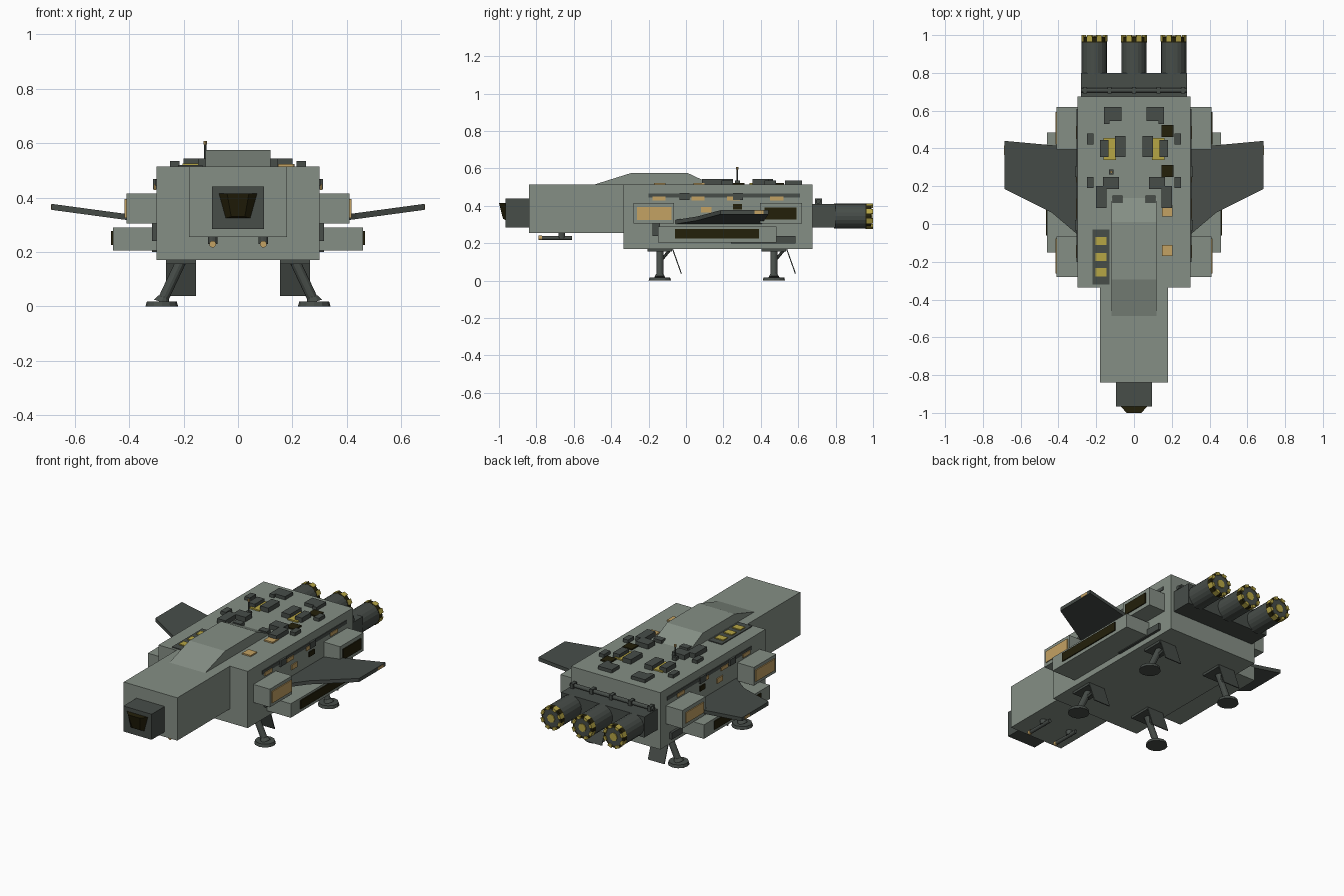
import bpy, bmesh, math
from mathutils import Vector

if "Cube" in bpy.data.objects:
    bpy.data.objects.remove(bpy.data.objects["Cube"])


def material(name, rgb):
    m = bpy.data.materials.new(name)
    m.diffuse_color = (*rgb, 1)
    m.use_nodes = True
    m.node_tree.nodes["Principled BSDF"].inputs["Base Color"].default_value = m.diffuse_color
    return m


HULL = material("grey green", (0.235, 0.275, 0.235))
DARK = material("dark grey", (0.063, 0.074, 0.066))
BLACK = material("olive black", (0.017, 0.014, 0.003))
TAN = material("tan", (0.55, 0.36, 0.125))
YELLOW = material("yellow", (0.47, 0.38, 0.06))


def finish(name, mat, bm):
    bmesh.ops.recalc_face_normals(bm, faces=bm.faces)
    me = bpy.data.meshes.new(name)
    bm.to_mesh(me)
    bm.free()
    me.materials.append(mat)
    ob = bpy.data.objects.new(name, me)
    bpy.context.collection.objects.link(ob)
    return ob


def loft(name, mat, a, b):
    """Solid between two matching outlines."""
    bm = bmesh.new()
    va = [bm.verts.new(p) for p in a]
    vb = [bm.verts.new(p) for p in b]
    bm.faces.new(va)
    bm.faces.new(vb[::-1])
    n = len(a)
    for i in range(n):
        j = (i + 1) % n
        bm.faces.new((va[i], va[j], vb[j], vb[i]))
    return finish(name, mat, bm)


def box(name, mat, x, y, z):
    def ring(h):
        return [(x[0], y[0], h), (x[1], y[0], h), (x[1], y[1], h), (x[0], y[1], h)]
    return loft(name, mat, ring(z[0]), ring(z[1]))


def pair(name, mat, x, y, z):
    """Box on the right and its mirror on the left."""
    box(name + "_right", mat, x, y, z)
    box(name + "_left", mat, (-x[1], -x[0]), y, z)


def rod(name, mat, p, q, r1, r2=None, sides=12):
    p, q = Vector(p), Vector(q)
    bm = bmesh.new()
    bmesh.ops.create_cone(bm, cap_ends=True, segments=sides, radius1=r1,
                          radius2=r1 if r2 is None else r2, depth=(q - p).length)
    bm.transform((q - p).to_track_quat('Z', 'Y').to_matrix().to_4x4())
    bmesh.ops.translate(bm, verts=bm.verts, vec=(p + q) / 2)
    return finish(name, mat, bm)


# Main body, nose and cockpit
box("hull", HULL, (-.30, .30), (-.335, .675), (.17, .515))
box("nose", HULL, (-.18, .18), (-.84, -.335), (.255, .515))
box("cockpit_frame", DARK, (-.095, .095), (-.965, -.84), (.285, .44))
loft("cockpit_window", BLACK,
     [(-.07, -.965, .415), (.07, -.965, .415), (.045, -.965, .325), (-.045, -.965, .325)],
     [(-.04, -1.0, .415), (.04, -1.0, .415), (.025, -.978, .33), (-.025, -.978, .33)])

# Raised spine on the roof
spine = [(-.49, .514), (-.295, .575), (.01, .575), (.14, .514)]
loft("spine", HULL, [(-.12, y, z) for y, z in spine], [(.12, y, z) for y, z in spine])

# Side pods with inset-looking panels
pair("upper_front_pod", HULL, (.30, .41), (-.28, -.065), (.305, .415))
pair("upper_rear_pod", HULL, (.30, .41), (.395, .62), (.305, .415))
pair("lower_pod", HULL, (.30, .46), (-.15, .485), (.205, .29))
pair("front_pod_panel", TAN, (.41, .416), (-.262, -.078), (.325, .395))
pair("lower_pod_panel", BLACK, (.46, .466), (-.06, .39), (.225, .277))
box("rear_pod_panel_right", BLACK, (.41, .416), (.42, .592), (.328, .392))
box("rear_pod_panel_left", TAN, (-.416, -.41), (.42, .592), (.328, .392))

# Fittings on the hull sides
pair("side_strip", DARK, (.30, .304), (-.20, .61), (.444, .466))
for i, y in enumerate((-.18, .03, .22, .45)):
    pair(f"side_lamp_{i}", TAN, (.302, .308), (y, y + .07), (.428, .45))
for i, y in enumerate((-.035, .25)):
    pair(f"side_block_{i}", DARK, (.30, .312), (y, y + .055), (.43, .468))
pair("side_hatch", TAN, (.30, .306), (.08, .135), (.365, .395))
pair("side_vent", BLACK, (.30, .306), (.25, .30), (.38, .41))
pair("lower_rail", DARK, (.30, .315), (.24, .585), (.20, .24))
pair("lower_cap", DARK, (.30, .315), (-.18, -.14), (.24, .305))

# Wings
plan = [(.30, -.055, .305), (.435, .06, .329), (.685, .185, .357),
        (.685, .44, .357), (.30, .405, .305)]
for s, side in ((1, "right"), (-1, "left")):
    low = [(s * x, y, .303 + (x - .30) * .135) for x, y, z in plan]
    loft("wing_" + side, DARK, low, [(x, y, z + .022) for x, y, z in low])
pair("wing_tip_light", TAN, (.680, .687), (.365, .415), (.357, .374))

# Engine block, pipe and three engines
box("engine_block", DARK, (-.28, .28), (.675, .80), (.285, .41))
rod("engine_pipe", DARK, (-.28, .708, .424), (.28, .708, .424), .012)
for i, x in enumerate((-.26, -.13, 0, .13, .26)):
    box(f"pipe_clamp_{i}", DARK, (x - .01, x + .01), (.69, .726), (.405, .44))
for i, x in enumerate((-.21, 0, .21)):
    rod(f"engine_{i}", DARK, (x, .79, .345), (x, .985, .345), .067, sides=20)
    rod(f"engine_rim_{i}", BLACK, (x, .96, .345), (x, .99, .345), .0675, sides=20)
    rod(f"engine_face_{i}", DARK, (x, .985, .345), (x, .993, .345), .055, sides=20)
    rod(f"nozzle_{i}", YELLOW, (x, .985, .345), (x, .998, .345), .025, sides=8)
    for k in range(8):
        # Yellow blocks around the engine rim
        t0, t1 = (math.tau * (k + .5 + d) / 8 for d in (-.25, .25))
        arc = [(r * math.cos(t), r * math.sin(t))
               for r, t in ((.052, t0), (.070, t0), (.070, t1), (.052, t1))]
        loft(f"rim_block_{i}_{k}", YELLOW, [(x + a, .965, .345 + b) for a, b in arc],
             [(x + a, 1.0, .345 + b) for a, b in arc])

# Landing gear
for s, side in ((1, "right"), (-1, "left")):
    for y, end in ((-.14, "front"), (.47, "rear")):
        tag = f"{end}_{side}"
        x0, x1 = sorted((s * .155, s * .265))
        box("leg_mount_" + tag, DARK, (x0, x1), (y - .065, y + .065), (.156, .171))
        rod("leg_" + tag, DARK, (s * .212, y, .16), (s * .278, y, .02), .019)
        rod("leg_brace_" + tag, DARK, (s * .20, y + .05, .16), (s * .238, y, .10), .008, sides=8)
        rod("foot_" + tag, DARK, (s * .28, y, 0), (s * .28, y, .018), .06, .055)
        rod("ankle_" + tag, DARK, (s * .28, y, .016), (s * .274, y, .035), .03, .02)
        door = [(y + .065, .17), (y + .071, .17), (y + .118, .038), (y + .112, .038)]
        loft("leg_door_" + tag, DARK, [(x0, a, b) for a, b in door],
             [(x1, a, b) for a, b in door])
    # Rods under the nose
    rod("nose_rod_" + side, DARK, (s * .093, -.78, .229), (s * .093, -.61, .229), .011)
    rod("nose_rod_tip_" + side, TAN, (s * .093, -.788, .229), (s * .093, -.77, .229), .0125)
    rod("nose_rod_mount_" + side, DARK, (s * .093, -.665, .229), (s * .093, -.665, .258), .018)

# Mirrored roof equipment: x range, y range, top height
gear = [(.065, .158, .545, .62, .535), (.13, .158, .53, .55, .535),
        (.215, .25, .42, .48, .535), (.135, .18, .355, .445, .543),
        (.045, .10, .355, .465, .543), (.215, .25, .19, .25, .535),
        (.08, .165, .185, .25, .543), (.145, .20, .085, .2, .543),
        (.06, .115, .11, .15, .535)]
for i, (a, b, c, d, h) in enumerate(gear):
    pair(f"roof_unit_{i}", DARK, (a, b), (c, d), (.514, h))
pair("roof_yellow_plate", YELLOW, (.095, .162), (.34, .455), (.514, .523))

# Single roof fittings
for i, y in enumerate((.46, .25)):
    box(f"roof_vent_{i}", BLACK, (.145, .208), (y, y + .063), (.514, .523))
for i, y in enumerate((.04, -.17)):
    box(f"roof_hatch_{i}", TAN, (.147, .205), (y, y + .06), (.514, .523))
box("light_rack", DARK, (-.22, -.13), (-.32, -.03), (.514, .52))
for i, y in enumerate((-.255, -.175, -.09)):
    box(f"rack_light_{i}", YELLOW, (-.203, -.145), (y - .022, y + .022), (.519, .526))
box("antenna_base", DARK, (-.133, -.108), (.262, .288), (.514, .535))
rod("antenna", DARK, (-.12, .275, .53), (-.12, .275, .60), .004, sides=8)
rod("antenna_tip", TAN, (-.12, .275, .595), (-.12, .275, .608), .007, sides=8)
